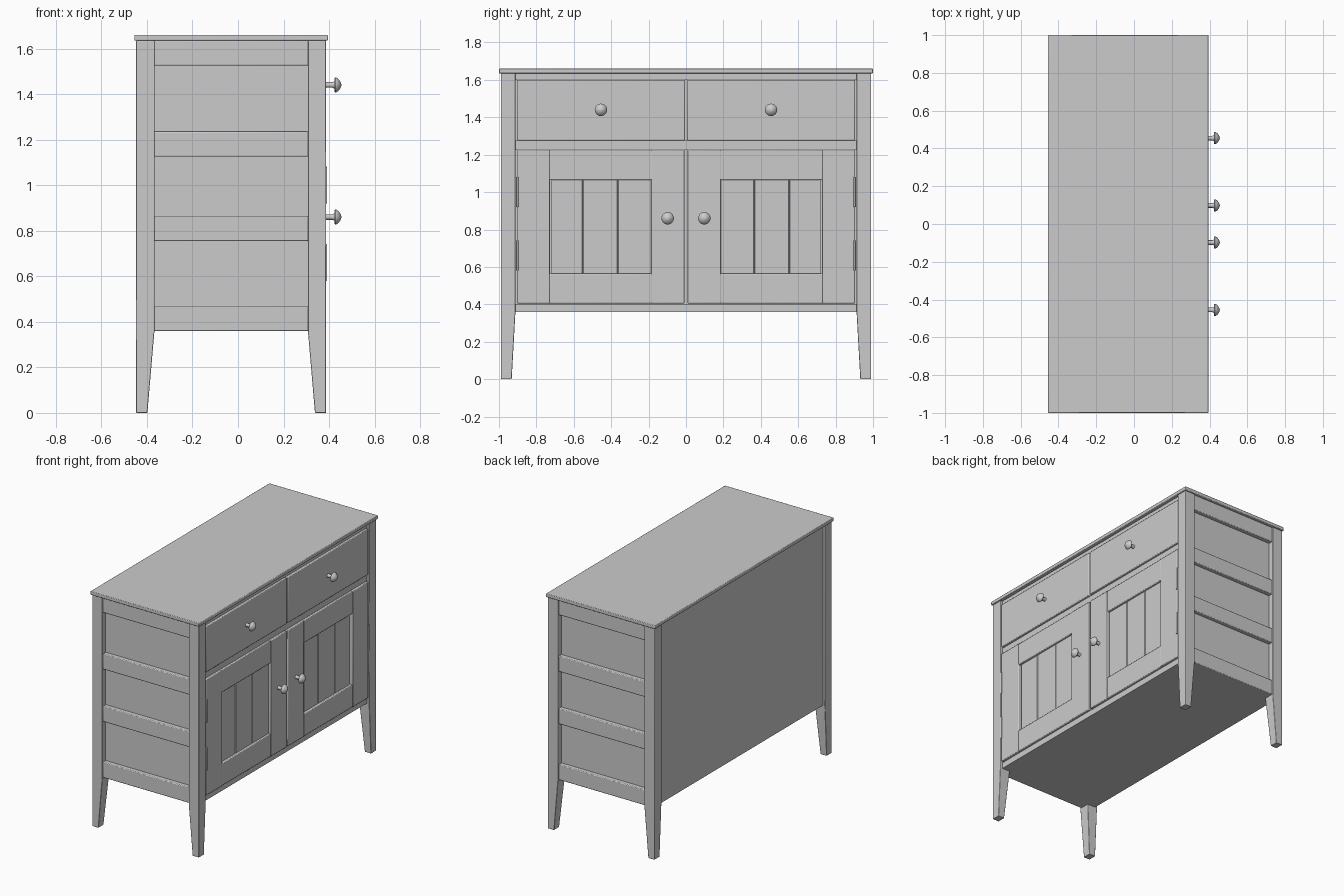
import bpy, bmesh, math

if "Cube" in bpy.data.objects:
    bpy.data.objects.remove(bpy.data.objects["Cube"])


def finish(name, bm, bevel=0.0, smooth=False):
    bmesh.ops.recalc_face_normals(bm, faces=bm.faces)
    me = bpy.data.meshes.new(name)
    bm.to_mesh(me)
    bm.free()
    ob = bpy.data.objects.new(name, me)
    bpy.context.collection.objects.link(ob)
    if bevel:
        mod = ob.modifiers.new("edge_round", 'BEVEL')
        mod.width, mod.segments = bevel, 2
    if smooth or bevel:
        bpy.ops.object.select_all(action='DESELECT')
        ob.select_set(True)
        bpy.context.view_layer.objects.active = ob
        bpy.ops.object.shade_smooth_by_angle(angle=math.radians(35))
    return ob


def box(name, x, y, z, bevel=0.0):
    """Box from (min, max) ranges."""
    bm = bmesh.new()
    bmesh.ops.create_cube(bm, size=1)
    for v in bm.verts:
        v.co = [r[0] if c < 0 else r[1] for c, r in zip(v.co, (x, y, z))]
    return finish(name, bm, bevel)


def span(s, a, b):
    """Mirror a range across y = 0 when s is -1."""
    return tuple(sorted((s * a, s * b)))


def leg(name, x_out, x_in, x_foot, s):
    # square post with the two inner faces tapering to the foot
    bm = bmesh.new()
    rings = []
    for z, xi, yi in ((0, x_foot, 0.932), (0.36, x_in, 0.912), (1.635, x_in, 0.912)):
        rings.append([bm.verts.new((x, s * y, z)) for x, y in
                      ((x_out, 0.99), (xi, 0.99), (xi, yi), (x_out, yi))])
    for a, b in zip(rings, rings[1:]):
        for i in range(4):
            j = (i + 1) % 4
            bm.faces.new((a[i], a[j], b[j], b[i]))
    bm.faces.new(rings[0])
    bm.faces.new(rings[-1])
    finish(name, bm, 0.003)


def knob(name, y, z):
    # turned profile (x, radius) spun about the x axis
    profile = [(0.38, 0.0), (0.38, 0.015), (0.39, 0.012), (0.415, 0.012), (0.423, 0.016),
               (0.424, 0.031), (0.428, 0.033), (0.433, 0.032), (0.443, 0.024),
               (0.451, 0.012), (0.455, 0.0)]
    bm = bmesh.new()
    vs = [bm.verts.new((x, y + r, z)) for x, r in profile]
    es = [bm.edges.new(p) for p in zip(vs, vs[1:])]
    bmesh.ops.spin(bm, geom=vs + es, cent=(0, y, z), axis=(1, 0, 0),
                   angle=2 * math.pi, steps=24, use_duplicate=False)
    bmesh.ops.remove_doubles(bm, verts=bm.verts, dist=1e-5)
    finish(name, bm, smooth=True)


def plank_panel(name, s):
    # tongue-and-groove panel: three planks with V grooves
    cuts, g, face, back = (0.72, 0.553, 0.366, 0.18), 0.004, 0.368, 0.345
    pts = [(back, cuts[0]), (face, cuts[0])]
    for c in cuts[1:3]:
        pts += [(face, c + g), (face - 0.006, c), (face, c - g)]
    pts += [(face, cuts[3]), (back, cuts[3])]
    bm = bmesh.new()
    f = bm.faces.new([bm.verts.new((x, s * y, 0.55)) for x, y in pts])
    top = bmesh.ops.extrude_face_region(bm, geom=[f])['geom']
    bmesh.ops.translate(bm, vec=(0, 0, 0.53),
                        verts=[v for v in top if isinstance(v, bmesh.types.BMVert)])
    finish(name, bm)


# top board and carcass
box("top_board", (-0.455, 0.395), (-1, 1), (1.635, 1.66), 0.004)
box("carcass", (-0.43, 0.345), (-0.952, 0.952), (0.36, 1.636))

# front face frame
for nm, z in (("bottom", (0.36, 0.402)), ("middle", (1.225, 1.275)), ("top", (1.60, 1.636))):
    box(f"front_{nm}_rail", (0.33, 0.37), (-0.915, 0.915), z)

for s, side in ((-1, "left"), (1, "right")):
    # legs
    leg(f"{side}_front_leg", 0.387, 0.307, 0.338, s)
    leg(f"{side}_back_leg", -0.447, -0.367, -0.398, s)

    # end rails over the recessed end panel
    for i, z in enumerate(((0.36, 0.47), (0.755, 0.865), (1.125, 1.235), (1.525, 1.637))):
        box(f"{side}_end_rail_{i + 1}", (-0.37, 0.31), span(s, 0.94, 0.982), z, 0.005)

    # drawer front
    box(f"{side}_drawer_front", (0.34, 0.386), span(s, 0.006, 0.904), (1.276, 1.6), 0.005)
    knob(f"{side}_drawer_knob", s * 0.455, 1.44)

    # door: stiles, rails, planked panel
    box(f"{side}_door_outer_stile", (0.34, 0.386), span(s, 0.728, 0.904), (0.405, 1.225), 0.005)
    box(f"{side}_door_inner_stile", (0.34, 0.386), span(s, 0.007, 0.186), (0.405, 1.225), 0.005)
    for nm, z in (("bottom", (0.405, 0.565)), ("top", (1.065, 1.225))):
        box(f"{side}_door_{nm}_rail", (0.34, 0.384), span(s, 0.18, 0.732), z, 0.005)
    plank_panel(f"{side}_door_panel", s)
    knob(f"{side}_door_knob", s * 0.098, 0.86)

    # hinges
    for i, z in enumerate(((0.58, 0.742), (0.92, 1.082))):
        box(f"{side}_door_hinge_{i + 1}", (0.36, 0.391), span(s, 0.896, 0.908), z, 0.002)
